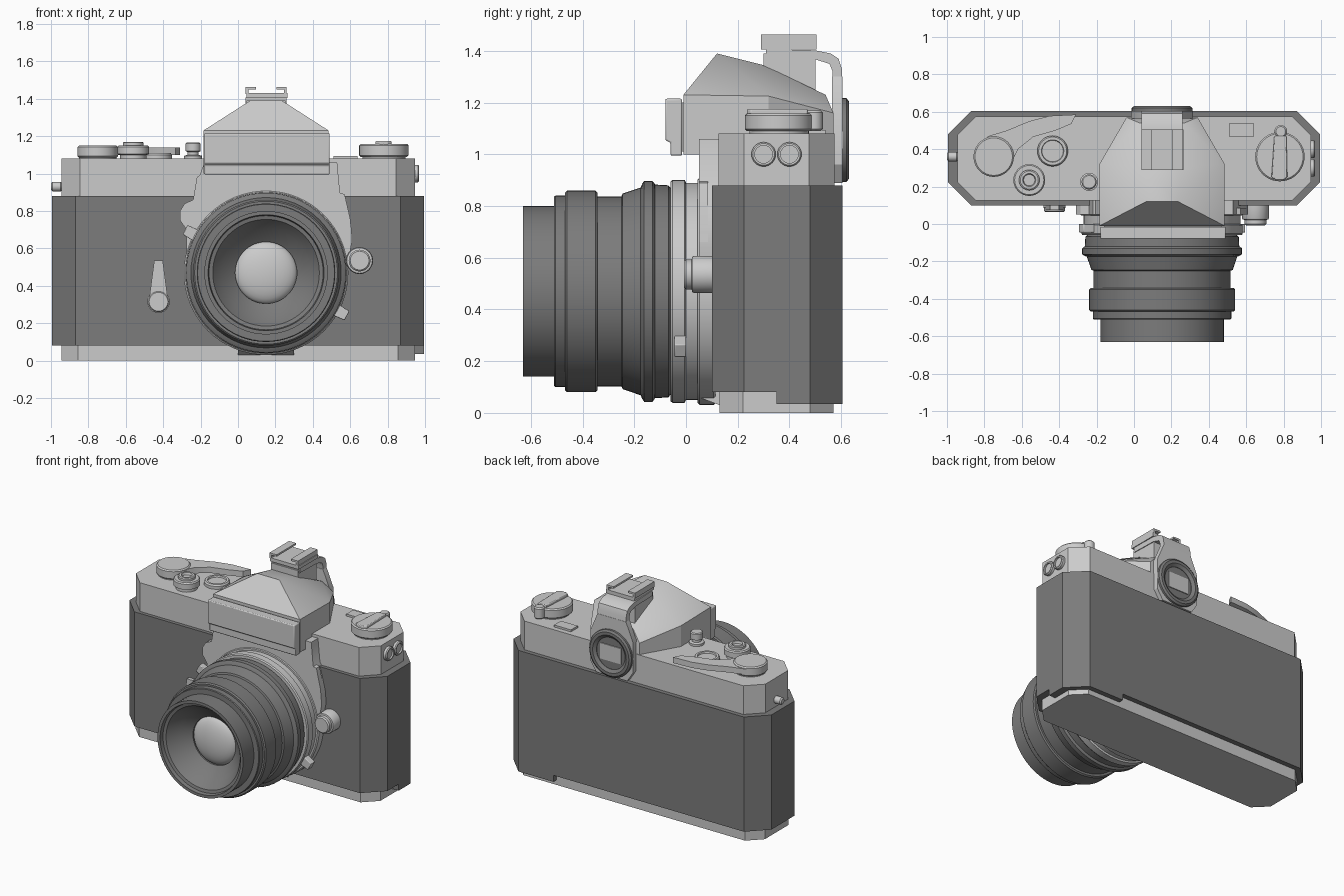
import bpy, bmesh
from math import radians, cos, sin, pi
from mathutils import Matrix, Vector

dark = bpy.data.materials.new("dark_grey")
dark.diffuse_color = (0.2, 0.2, 0.2, 1)
CX, CZ = 0.15, 0.47          # lens axis


def finish(name, bm, mat=None, bevel=0):
    bmesh.ops.recalc_face_normals(bm, faces=bm.faces)
    me = bpy.data.meshes.new(name)
    bm.to_mesh(me)
    bm.free()
    ob = bpy.data.objects.new(name, me)
    bpy.context.collection.objects.link(ob)
    if mat:
        me.materials.append(mat)
    if bevel:
        m = ob.modifiers.new("bevel", 'BEVEL')
        m.width, m.segments = bevel, 2
    return ob


def extrude(name, pts, lo, hi, axis='z', mat=None, bevel=0):
    """Extrude a 2D outline along an axis; outline uses the two other axes in order."""
    bm = bmesh.new()
    i = 'xyz'.index(axis)
    vs = []
    for p in pts:
        co = list(p)
        co.insert(i, lo)
        vs.append(bm.verts.new(co))
    f = bm.faces.new(vs)
    d = Vector((0, 0, 0))
    d[i] = hi - lo
    r = bmesh.ops.extrude_face_region(bm, geom=[f], use_keep_orig=True)
    bmesh.ops.translate(bm, vec=d, verts=[v for v in r['geom'] if isinstance(v, bmesh.types.BMVert)])
    return finish(name, bm, mat, bevel)


def box(name, x0, x1, y0, y1, z0, z1, mat=None, bevel=0):
    return extrude(name, [(x0, y0), (x1, y0), (x1, y1), (x0, y1)], z0, z1, 'z', mat, bevel)


def lathe(name, prof, center, axis='z', seg=32, mat=None):
    """Spin (radius, position) profile around an axis through center."""
    bm = bmesh.new()
    vs = [bm.verts.new((r, 0, h)) for r, h in prof]
    es = [bm.edges.new(p) for p in zip(vs, vs[1:])]
    bmesh.ops.spin(bm, geom=vs + es, cent=(0, 0, 0), axis=(0, 0, 1), angle=2 * pi,
                   steps=seg, use_merge=True)
    bmesh.ops.remove_doubles(bm, verts=bm.verts, dist=1e-5)
    rot = {'z': Matrix(), 'y': Matrix.Rotation(-pi / 2, 4, 'X'), 'x': Matrix.Rotation(pi / 2, 4, 'Y')}[axis]
    bm.transform(Matrix.Translation(center) @ rot)
    return finish(name, bm, mat)


def disc(name, r, lo, hi, center, axis='z', mat=None, c=0.008, seg=32):
    """Cylinder with chamfered rims."""
    return lathe(name, [(0, lo), (r - c, lo), (r, lo + c), (r, hi - c), (r - c, hi), (0, hi)],
                 center, axis, seg, mat)


def octagon(x, y0, y1, c):
    return [(-x + c, y0), (x - c, y0), (x, y0 + c), (x, y1 - c),
            (x - c, y1), (-x + c, y1), (-x, y1 - c), (-x, y0 + c)]


# Body, plates, back door
extrude("leather_body", octagon(0.995, 0.10, 0.605, 0.125), 0.08, 0.88, mat=dark)
extrude("top_plate", octagon(0.945, 0.125, 0.575, 0.10), 0.87, 1.08)
extrude("base_plate", octagon(0.945, 0.13, 0.57, 0.09), 0.0, 0.085)
extrude("door_latch_step", [(0.60, 0.35), (0.995, 0.35), (0.995, 0.48), (0.87, 0.605), (0.60, 0.605)],
        0.035, 0.085, mat=dark)
disc("strap_lug", 0.025, -1.0, -0.94, (0, 0.36, 0.93), 'x')

# Viewfinder prism housing: convex hull of a few corners
bm = bmesh.new()
for s in (-1, 1):
    for dx, y, z in [(.335, -.01, 1.0), (.335, .32, 1.0), (.19, .57, 1.0),
                     (.335, -.01, 1.23), (.335, .32, 1.225), (.19, .57, 1.16),
                     (.085, .12, 1.39), (.10, .30, 1.345), (.12, .54, 1.23)]:
        bm.verts.new((CX + s * dx, y, z))
bmesh.ops.convex_hull(bm, input=bm.verts)
bmesh.ops.dissolve_limit(bm, angle_limit=radians(1), verts=bm.verts, edges=bm.edges)
finish("prism_housing", bm)
extrude("prism_front_panel", [(-.08, 1.215), (-.08, 1.055), (-.06, 1.045), (-.06, .995), (-.015, .995), (-.015, 1.215)],
        -0.18, 0.49, 'x', bevel=0.006)
box("panel_joint", -0.16, 0.47, -0.03, 0.0, 1.01, 1.20)

# Accessory shoe and its bracket running down to the eyepiece
box("shoe_pedestal", 0.045, 0.255, 0.30, 0.50, 1.22, 1.39)
box("shoe_base", 0.045, 0.265, 0.29, 0.505, 1.405, 1.43)
for n, s in (("left", -1), ("right", 1)):
    extrude(f"shoe_rail_{n}", [(CX + s * a, z) for a, z in
            [(.11, 1.425), (.11, 1.463), (.055, 1.463), (.055, 1.45), (.095, 1.45), (.095, 1.425)]],
            0.29, 0.505, 'y')
extrude("shoe_bracket", [(.31, 1.407), (.50, 1.402), (.56, 1.39), (.59, 1.37), (.603, 1.33), (.605, 1.15),
                         (.57, 1.15), (.567, 1.32), (.555, 1.35), (.50, 1.367), (.31, 1.372)],
        0.04, 0.26, 'x')
extrude("eyepiece_plate", [(CX + s * a, z) for s, pts in
        ((1, [(.11, 1.30), (.165, 1.17), (.165, .96), (.12, .89)]),
         (-1, [(.12, .89), (.165, .96), (.165, 1.17), (.11, 1.30)])) for a, z in pts],
        0.565, 0.605, 'y')
lathe("eyepiece_ring", [(.11, .595), (.11, .615), (.13, .63), (.15, .63), (.163, .62), (.163, .59)],
      (CX, 0, 1.055), 'y', 40, dark)
disc("eyepiece_recess", 0.12, 0.59, 0.612, (CX, 0, 1.055), 'y', dark)
box("eyepiece_window", 0.07, 0.23, 0.60, 0.618, 1.0, 1.11)

# Lens mount apron and rings
disc("mount_disc", 0.44, 0.045, 0.115, (CX, 0, CZ), 'y', seg=64)
extrude("mount_apron", [(-.18, 1.06), (-.205, .99), (-.22, .98), (-.24, .86), (-.285, .84), (-.31, .80),
                        (-.31, .75), (-.275, .70), (-.275, .45), (.575, .45), (.61, .64), (.605, .72),
                        (.57, .86), (.545, .90), (.53, 1.06)], 0.05, 0.13, 'y')
extrude("apron_lever", [(.53, .90), (.57, .89), (.60, .76), (.61, .66), (.56, .66)], 0.05, 0.085, 'y')
extrude("base_fairing", [(.05, .06), (.13, .03), (.14, .09), (.05, .14)], 0.0, 0.30, 'x')
lathe("mount_rings", [(0, -.06), (.425, -.06), (.431, -.052), (.431, -.005), (.42, 0), (.42, .05), (0, .05)],
      (CX, 0, CZ), 'y', 64)

# Lens barrel and glass
lathe("lens_barrel", [
    (.165, -.44), (.165, -.475), (.235, -.53), (.285, -.60), (.305, -.605), (.31, -.63), (.33, -.63),
    (.33, -.51), (.366, -.51), (.37, -.505), (.37, -.468), (.382, -.468), (.39, -.46), (.39, -.35),
    (.382, -.342), (.367, -.342), (.367, -.25), (.378, -.245), (.402, -.175), (.415, -.17), (.427, -.162),
    (.427, -.13), (.418, -.122), (.413, -.12), (.41, -.068), (.40, -.06), (0, -.05)],
    (CX, 0, CZ), 'y', 64, dark)
lathe("lens_glass", [(.167 * sin(a), -.455 - .06 * cos(a)) for a in [i * pi / 16 for i in range(9)]],
      (CX, 0, CZ), 'y', 48)

# Grip tabs on the mount ring, along the radius
for n, ang in (("lower", -28), ("upper", 152)):
    a = radians(ang)
    u, v = Vector((cos(a), sin(a))), Vector((-sin(a), cos(a)))
    c = Vector((CX, CZ))
    extrude(f"ring_tab_{n}", [c + u * r + v * t for r, t in
            [(.40, -.035), (.49, -.028), (.49, .028), (.40, .035)]], -0.045, 0.0, 'y', bevel=0.004)

# Front controls
lathe("front_knob", [(0, -.008), (.05, -.008), (.058, 0), (.058, .022), (.068, .024), (.072, .032), (.072, .11)],
      (0.65, 0, 0.535), 'y')
lathe("timer_pivot", [(0, .065), (.05, .065), (.055, .07), (.055, .085), (.06, .088), (.06, .11)],
      (-0.425, 0, 0.315), 'y')
extrude("timer_lever", [(-.475, .33), (-.375, .33), (-.402, .535), (-.448, .535)], 0.075, 0.105, 'y')

# Side sockets
for i, y in enumerate((0.30, 0.40)):
    lathe(f"side_socket_{i}", [(.047, .93), (.047, .962), (.042, .968), (.034, .968), (.034, .957), (0, .957)],
          (0, y, 1.0), 'x')

# Left-hand top controls: winder, shutter release, counter, button
disc("winder_cap", 0.108, 1.085, 1.15, (-0.75, 0.36, 0), seg=40)
disc("winder_base", 0.10, 1.07, 1.10, (-0.75, 0.36, 0), seg=40)
extrude("winder_lever", [(-.85, .40), (-.79, .27), (-.68, .28), (-.62, .40), (-.54, .465), (-.42, .50), (-.335, .535),
                         (-.31, .585), (-.45, .578), (-.56, .55), (-.68, .50), (-.78, .47)], 1.10, 1.14)
lathe("shutter_collar", [(.07, 1.07), (.07, 1.10), (.085, 1.105), (.085, 1.142), (.078, 1.15), (.055, 1.15),
                         (.055, 1.165), (.048, 1.17), (.035, 1.17), (.03, 1.155), (0, 1.155)], (-0.56, 0.235, 0))
lathe("frame_counter", [(.082, 1.07), (.082, 1.10), (.075, 1.11), (.06, 1.11), (.057, 1.10), (0, 1.10)],
      (-0.435, 0.39, 0))
lathe("small_button", [(.048, 1.07), (.048, 1.095), (.03, 1.10), (.03, 1.115), (.04, 1.12), (.04, 1.16),
                       (.034, 1.166), (0, 1.166)], (-0.24, 0.225, 0))

# Right-hand top controls: rewind crank and window
disc("rewind_base", 0.115, 1.07, 1.10, (0.78, 0.36, 0), seg=40)
disc("rewind_dial", 0.132, 1.09, 1.158, (0.78, 0.36, 0), seg=40)
extrude("rewind_crank", [(.735, .25), (.76, .235), (.80, .235), (.82, .25), (.815, .47), (.75, .47)],
        1.15, 1.175, bevel=0.005)
disc("rewind_crank_tip", 0.034, 1.09, 1.17, (0.785, 0.495, 0))
box("indicator_window", 0.51, 0.64, 0.465, 0.54, 1.07, 1.094)

# Smooth the round parts, keep hard edges
bpy.ops.object.select_all(action='SELECT')
bpy.context.view_layer.objects.active = bpy.data.objects["lens_barrel"]
bpy.ops.object.shade_smooth_by_angle(angle=radians(30))
